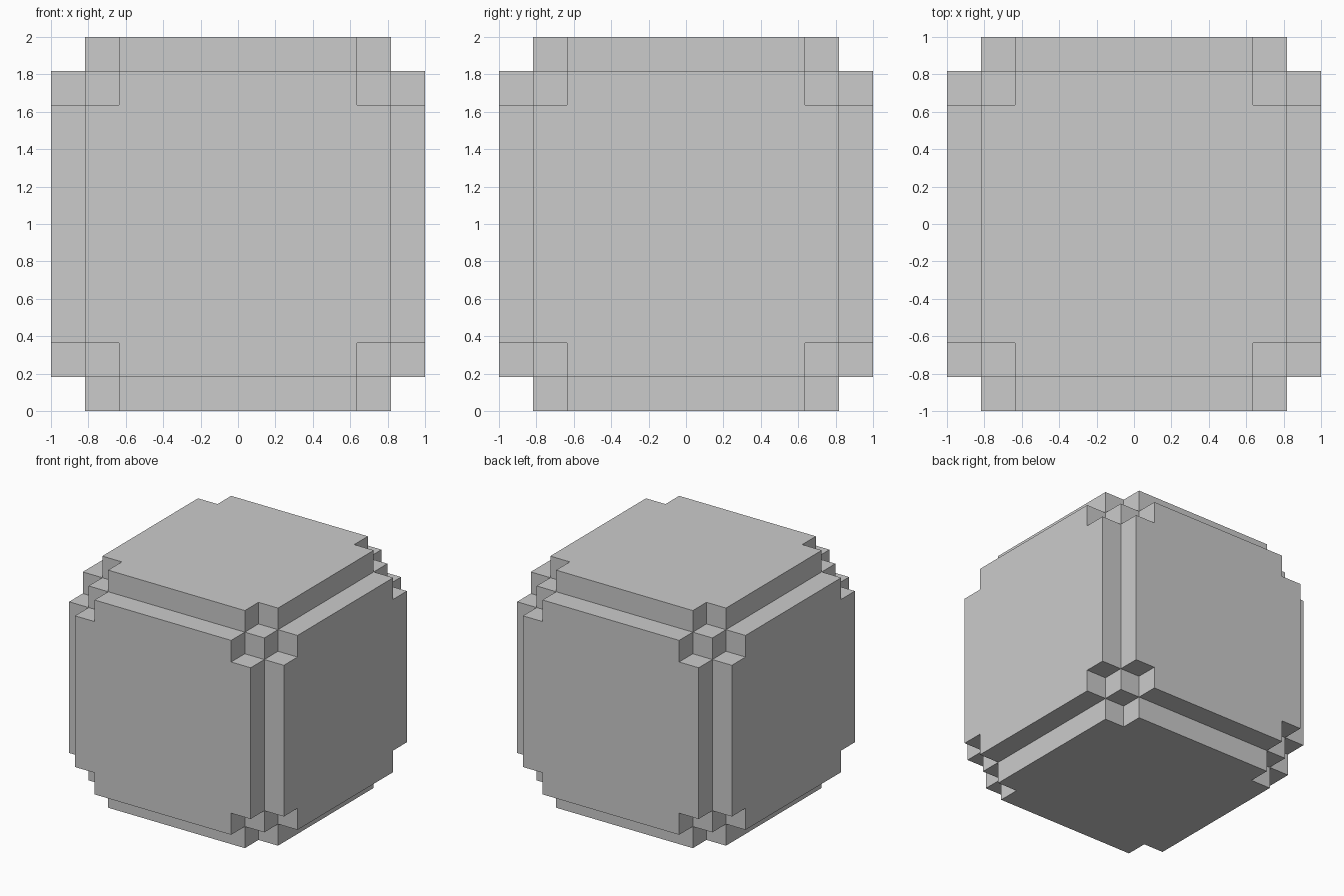
import bpy, bmesh
from mathutils import Vector

if "Cube" in bpy.data.objects:
    bpy.data.objects.remove(bpy.data.objects["Cube"])

B, C = 9 / 11, 7 / 11            # groove depth plane, corner notch plane
LEVELS = [-1, -B, -C, C, B, 1]   # cell boundaries on each axis
N = len(LEVELS) - 1


def filled(cell):
    """Core cube plus six outer plates whose corners are notched."""
    if any(i < 0 or i >= N for i in cell):
        return False
    layers = sorted((abs(i - 2) for i in cell), reverse=True)
    if layers[0] < 2:
        return True                              # core
    return layers[1] < 2 and layers[1:] != [1, 1]  # plate, no corner


# Skin every boundary between solid and empty cells
bm = bmesh.new()
for x in range(N):
    for y in range(N):
        for z in range(N):
            cell = (x, y, z)
            if not filled(cell):
                continue
            for axis in range(3):
                u, v = (axis + 1) % 3, (axis + 2) % 3
                for side in (0, 1):
                    other = list(cell)
                    other[axis] += 1 if side else -1
                    if filled(other):
                        continue
                    ring = [(0, 0), (1, 0), (1, 1), (0, 1)]
                    if not side:
                        ring.reverse()
                    verts = []
                    for du, dv in ring:
                        p = Vector((0, 0, 0))
                        p[axis] = LEVELS[cell[axis] + side]
                        p[u] = LEVELS[cell[u] + du]
                        p[v] = LEVELS[cell[v] + dv]
                        verts.append(bm.verts.new(p + Vector((0, 0, 1))))
                    bm.faces.new(verts)

# Weld and merge coplanar faces into clean flat panels
bmesh.ops.remove_doubles(bm, verts=bm.verts[:], dist=1e-4)
bmesh.ops.dissolve_limit(bm, angle_limit=0.01, verts=bm.verts[:], edges=bm.edges[:])
bmesh.ops.recalc_face_normals(bm, faces=bm.faces[:])

mesh = bpy.data.meshes.new("notched_cube")
bm.to_mesh(mesh)
bm.free()
bpy.context.collection.objects.link(bpy.data.objects.new("notched_cube", mesh))
